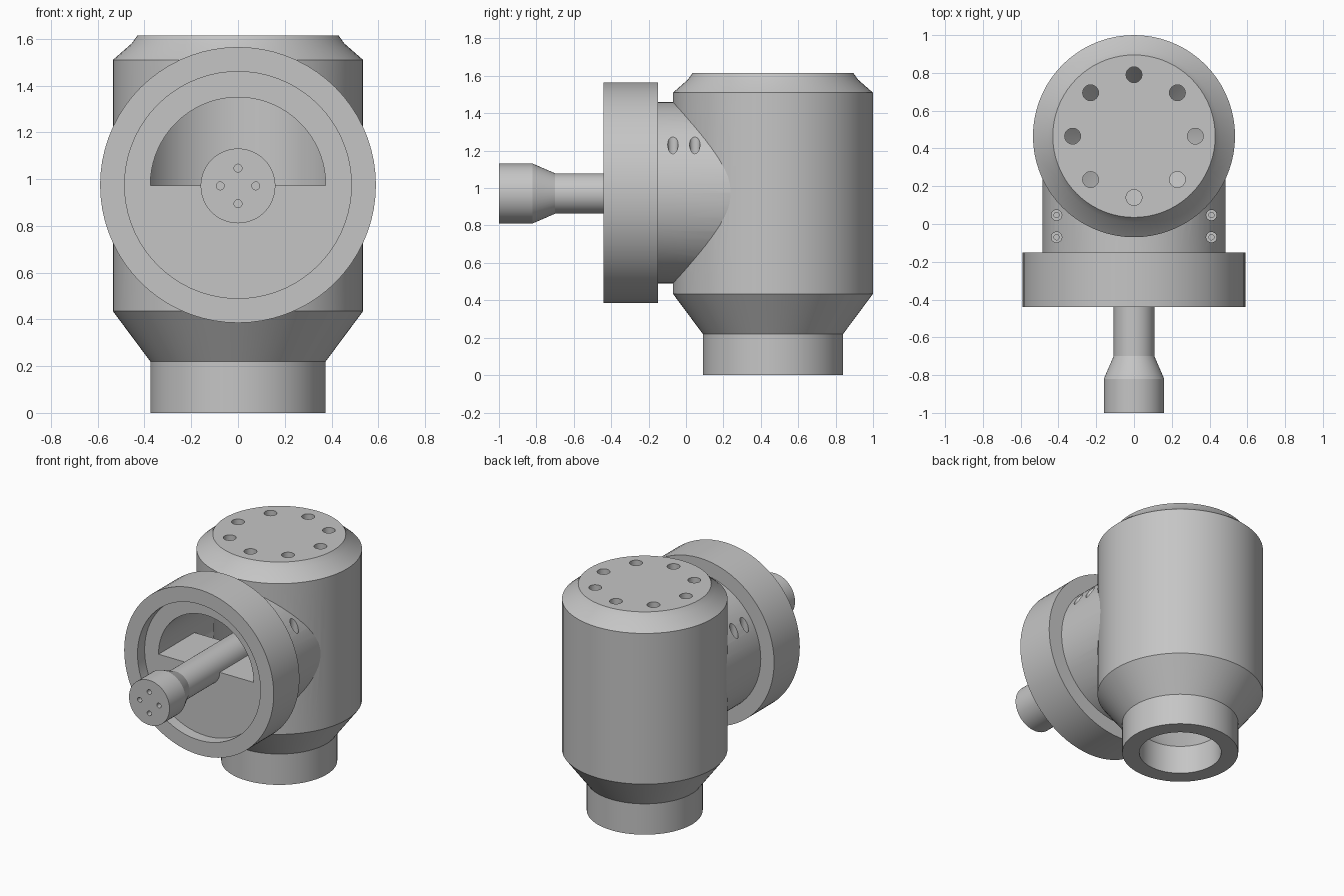
import bpy, bmesh, math

if "Cube" in bpy.data.objects:
    bpy.data.objects.remove(bpy.data.objects["Cube"])

grey = bpy.data.materials.new("plain grey")
grey.use_nodes = True
COLOUR = (0.56, 0.56, 0.56, 1)
grey.diffuse_color = COLOUR
grey.node_tree.nodes["Principled BSDF"].inputs["Base Color"].default_value = COLOUR

BODY_Y = 0.465   # vertical axis of the housing
PORT_Z = 0.975   # height of the front port axis


def lathe(name, profile, axis="Z", at=(0, 0), segs=72):
    """Solid of revolution; profile is (radius, position along axis)."""
    bm = bmesh.new()
    rings = []
    for r, h in profile:
        ring = []
        for i in range(segs):
            a = math.tau * i / segs
            u, v = at[0] + r * math.cos(a), at[1] + r * math.sin(a)
            ring.append(bm.verts.new((u, v, h) if axis == "Z" else (u, h, v)))
        rings.append(ring)
    for lo, hi in zip(rings, rings[1:]):
        for i in range(segs):
            j = (i + 1) % segs
            bm.faces.new((lo[i], lo[j], hi[j], hi[i]))
    bm.faces.new(rings[0])
    bm.faces.new(rings[-1])
    bmesh.ops.recalc_face_normals(bm, faces=bm.faces)
    mesh = bpy.data.meshes.new(name)
    bm.to_mesh(mesh)
    bm.free()
    mesh.materials.append(grey)
    obj = bpy.data.objects.new(name, mesh)
    bpy.context.collection.objects.link(obj)
    return obj


def rod(name, r, start, end, axis="Z", at=(0, 0), segs=72):
    return lathe(name, [(r, start), (r, end)], axis, at, segs)


def activate(obj):
    bpy.ops.object.select_all(action="DESELECT")
    obj.select_set(True)
    bpy.context.view_layer.objects.active = obj


def combine(target, tool, operation="DIFFERENCE"):
    activate(target)
    mod = target.modifiers.new("cut", "BOOLEAN")
    mod.operation, mod.solver, mod.object = operation, "EXACT", tool
    bpy.ops.object.modifier_apply(modifier=mod.name)
    bpy.data.objects.remove(tool)


def smooth(obj):
    activate(obj)
    bpy.ops.object.shade_smooth_by_angle(angle=math.radians(20))


port = (0, PORT_Z)
centre = (0, BODY_Y)

# Housing shell with neck, cone and stepped shoulder
housing = lathe("housing", [(0.375, 0), (0.375, 0.22), (0.535, 0.435), (0.535, 1.51),
                            (0.455, 1.58), (0.43, 1.615)], "Z", centre)

# Front boss and flange
front_port = lathe("front_port", [(0.59, -0.44), (0.59, -0.15), (0.485, -0.15),
                                  (0.485, 0.3)], "Y", port)
combine(housing, front_port, "UNION")

# Inner chamber opening through the neck
combine(housing, lathe("chamber", [(0.265, -0.1), (0.265, 0.2), (0.425, 0.42),
                                   (0.425, 1.5)], "Z", centre))

# Port bore and its counterbore
combine(housing, lathe("port_bore", [(0.485, -0.6), (0.485, -0.36), (0.375, -0.36),
                                     (0.375, BODY_Y)], "Y", port))

# Ring of holes through the lid
for i in range(8):
    a = math.tau * i / 8
    spot = (0.325 * math.cos(a), BODY_Y + 0.325 * math.sin(a))
    combine(housing, rod("lid_hole", 0.042, 1.4, 1.7, "Z", spot, 24))

# Stepped vertical holes in the boss
for x in (-0.41, 0.41):
    for y in (-0.07, 0.047):
        combine(housing, lathe("boss_hole", [(0.014, 1.05), (0.014, 1.14), (0.028, 1.14),
                                             (0.028, 1.4)], "Z", (x, y), 20))
smooth(housing)

# Half-round block filling the lower half of the port
block = rod("half_block", 0.375, -0.36, 0.045, "Y", port)
bm = bmesh.new()
bm.from_mesh(block.data)
cut = bmesh.ops.bisect_plane(bm, geom=bm.verts[:] + bm.edges[:] + bm.faces[:],
                             plane_co=(0, 0, PORT_Z - 0.003), plane_no=(0, 0, 1),
                             clear_outer=True)
edges = [e for e in cut["geom_cut"] if isinstance(e, bmesh.types.BMEdge)]
bmesh.ops.holes_fill(bm, edges=edges)
bmesh.ops.recalc_face_normals(bm, faces=bm.faces)
bm.to_mesh(block.data)
bm.free()
smooth(block)

# Stem with a thicker head and four small end holes
stem = lathe("stem", [(0.16, -1), (0.16, -0.82), (0.108, -0.7), (0.108, 0.04)],
             "Y", (0, PORT_Z - 0.004), 48)
for i in range(4):
    a = math.tau * i / 4
    spot = (0.076 * math.cos(a), PORT_Z - 0.004 + 0.076 * math.sin(a))
    combine(stem, rod("end_hole", 0.017, -1.1, -0.94, "Y", spot, 20))
smooth(stem)
